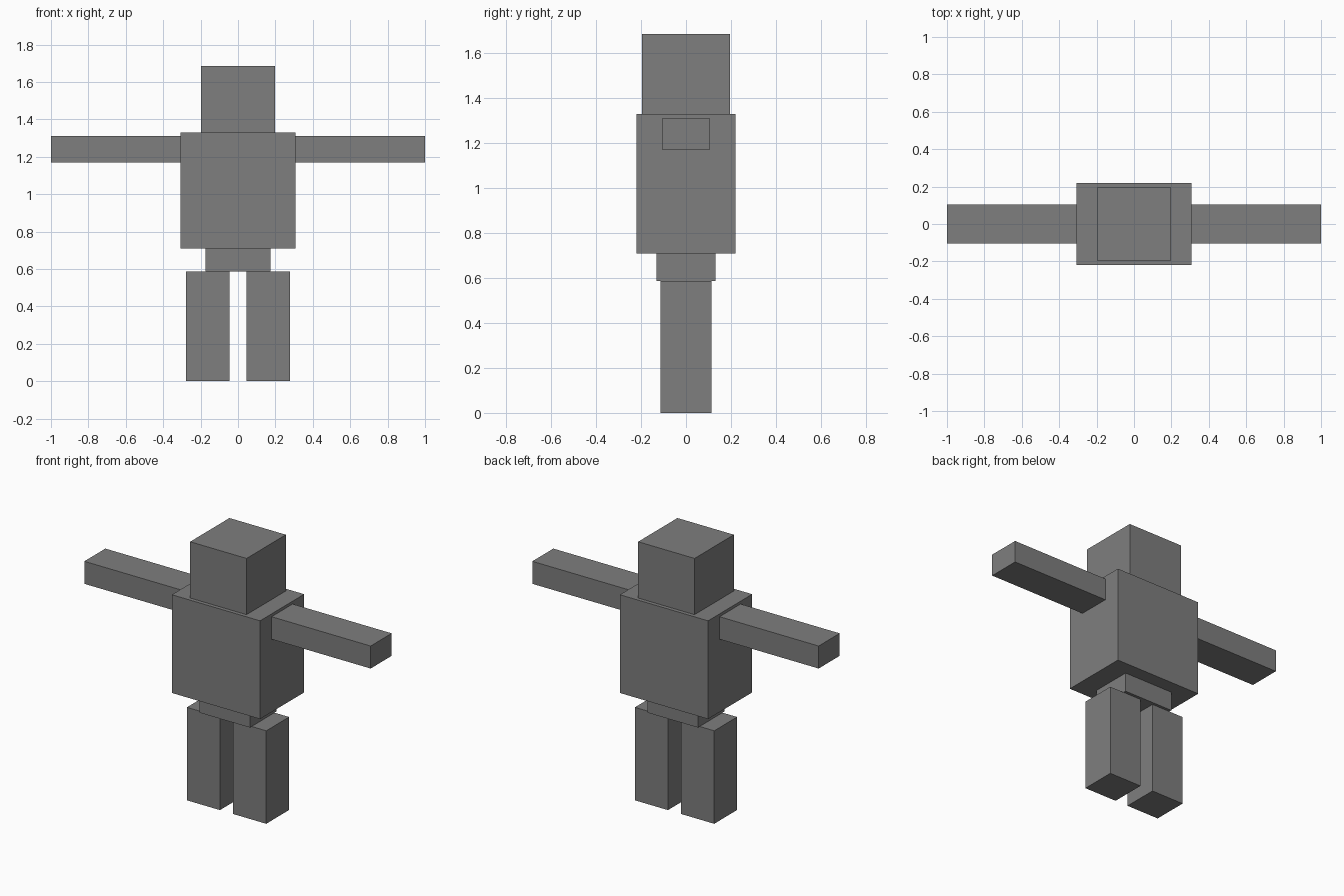
import bpy

old = bpy.data.objects.get("Cube")
if old:
    bpy.data.objects.remove(old, do_unlink=True)

# Single grey finish
grey = bpy.data.materials.new("plain_grey")
grey.use_nodes = True
colour = (0.21, 0.21, 0.21, 1.0)
grey.diffuse_color = colour
grey.node_tree.nodes["Principled BSDF"].inputs["Base Color"].default_value = colour


def box(name, x, y, z):
    """Flat-shaded box spanning the given (min, max) ranges."""
    spans = (x, y, z)
    bpy.ops.mesh.primitive_cube_add(size=1, location=[(a + b) / 2 for a, b in spans])
    obj = bpy.context.object
    obj.name = obj.data.name = name
    obj.scale = [b - a for a, b in spans]
    bpy.ops.object.transform_apply(location=False, rotation=False, scale=True)
    obj.data.materials.append(grey)
    return obj


# Central stack
box("head", (-0.197, 0.197), (-0.196, 0.196), (1.33, 1.685))
box("torso", (-0.308, 0.308), (-0.22, 0.22), (0.71, 1.33))
box("waist", (-0.175, 0.175), (-0.132, 0.132), (0.587, 0.71))

# Mirrored limbs
for side, s in (("left", 1), ("right", -1)):
    box(side + "_arm", sorted((0.308 * s, 1.0 * s)), (-0.105, 0.105), (1.17, 1.312))
    box(side + "_leg", sorted((0.046 * s, 0.277 * s)), (-0.114, 0.114), (0.0, 0.587))
